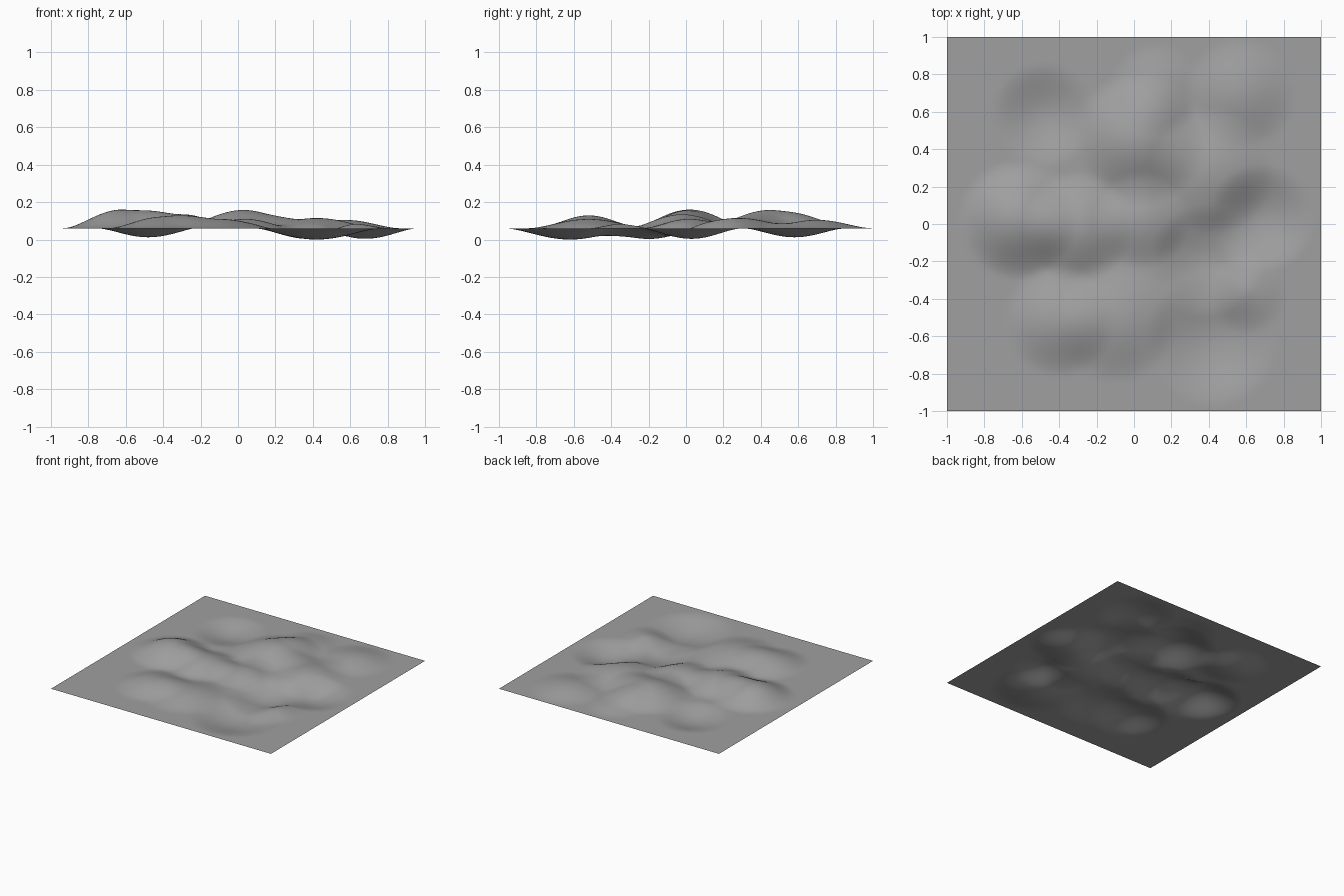
import bpy
import bmesh

cube = bpy.data.objects.get("Cube")
if cube:
    bpy.data.objects.remove(cube, do_unlink=True)

BASE = 0.06

# Hills and hollows: centre x, centre y, radius, height
BUMPS = [
    (-0.62, 0.02, 0.32, 0.1),      # west hill
    (-0.3, -0.02, 0.3, 0.075),     # west ridge
    (0.03, 0.45, 0.36, 0.098),     # north hill
    (0.12, 0.72, 0.25, 0.03),      # north shoulder
    (0.57, 0.7, 0.3, 0.045),       # north-east hill
    (0.42, 0.28, 0.34, 0.055),     # east hill
    (0.04, 0.02, 0.26, 0.05),      # middle hill
    (-0.4, -0.52, 0.3, 0.062),     # south-west hill
    (-0.1, -0.52, 0.33, 0.05),     # south hill
    (0.6, -0.37, 0.22, 0.025),     # south-east rise
    (-0.48, 0.58, 0.28, -0.048),   # north-west hollow
    (0.42, -0.62, 0.36, -0.06),    # south-east hollow
    (0.38, -0.2, 0.3, -0.057),     # middle hollow
    (0.68, 0.03, 0.29, -0.056),    # east hollow
]


def ground_height(x, y):
    z = BASE
    for cx, cy, radius, height in BUMPS:
        d2 = ((x - cx) ** 2 + (y - cy) ** 2) / radius ** 2
        if d2 < 1:
            z += height * (1 - d2) ** 2
    return z


# Ground colour
grey = bpy.data.materials.new("ground_grey")
grey.use_nodes = True
colour = (0.35, 0.35, 0.35, 1)
grey.diffuse_color = colour
grey.node_tree.nodes["Principled BSDF"].inputs["Base Color"].default_value = colour

# Square sheet raised and lowered into rolling ground
bm = bmesh.new()
bmesh.ops.create_grid(bm, x_segments=100, y_segments=100, size=1)
for vert in bm.verts:
    vert.co.z = ground_height(vert.co.x, vert.co.y)
for face in bm.faces:
    face.smooth = True
mesh = bpy.data.meshes.new("terrain")
bm.to_mesh(mesh)
bm.free()
mesh.materials.append(grey)
terrain = bpy.data.objects.new("terrain", mesh)
bpy.context.collection.objects.link(terrain)
